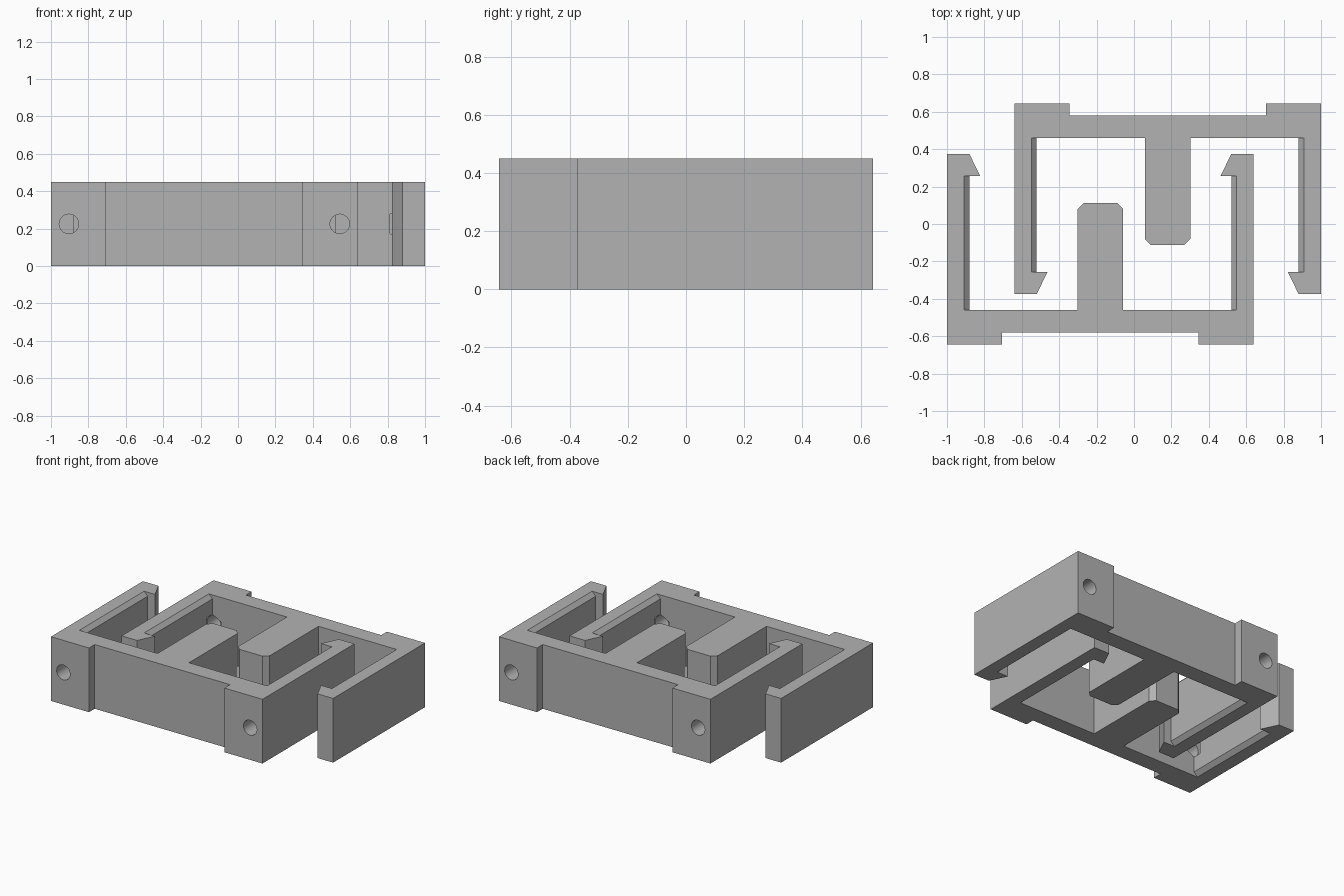
import bpy, bmesh, math
from mathutils import Matrix, Vector

cube = bpy.data.objects.get("Cube")
if cube:
    bpy.data.objects.remove(cube, do_unlink=True)

HEIGHT = 0.45
OFFSET = -0.18          # sideways shift of each clip half
PLATE_Y = -0.46         # inner face of the back plate
ARM_U = 0.70            # inner face of the arms
HOOK_Y = 0.257          # underside of the hook
BOLT_U = 0.724

grey = bpy.data.materials.new("plain grey")
grey.use_nodes = True
grey.diffuse_color = (0.45, 0.45, 0.45, 1)
grey.node_tree.nodes["Principled BSDF"].inputs["Base Color"].default_value = grey.diffuse_color


def prism(name, ring, along):
    """Solid swept from a ring of points along a vector."""
    bm = bmesh.new()
    face = bm.faces.new([bm.verts.new(p) for p in ring])
    out = bmesh.ops.extrude_face_region(bm, geom=[face])
    moved = [g for g in out["geom"] if isinstance(g, bmesh.types.BMVert)]
    bmesh.ops.translate(bm, verts=moved, vec=Vector(along))
    bmesh.ops.recalc_face_normals(bm, faces=bm.faces)
    mesh = bpy.data.meshes.new(name)
    bm.to_mesh(mesh)
    bm.free()
    obj = bpy.data.objects.new(name, mesh)
    bpy.context.collection.objects.link(obj)
    return obj


def round_cutter(name, u, radius, sides, y0, y1, turn=0):
    ring = []
    for i in range(sides):
        a = 2 * math.pi * i / sides + turn
        ring.append((u + radius * math.cos(a), y0, HEIGHT / 2 + radius * math.sin(a)))
    return prism(name, ring, (0, y1 - y0, 0))


def cut(target, cutter):
    mod = target.modifiers.new("cut", "BOOLEAN")
    mod.operation = "DIFFERENCE"
    mod.solver = "EXACT"
    mod.object = cutter
    bpy.context.view_layer.objects.active = target
    bpy.ops.object.modifier_apply(modifier=mod.name)
    bpy.data.objects.remove(cutter, do_unlink=True)


# Outline of one half: tongue, plate, hooked arm, mounting foot
half = [(0.09, 0.112), (0.122, 0.08), (0.122, PLATE_Y), (ARM_U, PLATE_Y),
        (ARM_U, HOOK_Y), (0.643, HOOK_Y), (ARM_U, 0.375), (0.82, 0.375),
        (0.82, -0.643), (0.525, -0.643), (0.525, -0.58)]
outline = half + [(-x, y) for x, y in reversed(half)]
clip = prism("front_clip", [(x, y, 0) for x, y in outline], (0, 0, HEIGHT))

for side in (-1, 1):
    # Bevels along the inner top and bottom edges of the arm
    c, e = 0.028, 0.01
    for z, up in ((0, -1), (HEIGHT, 1)):
        ring = [(side * (ARM_U - e), PLATE_Y, z - up * (c + e)),
                (side * (ARM_U + c + e), PLATE_Y, z + up * e),
                (side * (ARM_U - e), PLATE_Y, z + up * e)]
        cut(clip, prism("bevel_cutter", ring, (0, HOOK_Y - PLATE_Y, 0)))
    # Bolt hole through the foot, and six-sided nut pocket behind it
    cut(clip, round_cutter("hole_cutter", side * BOLT_U, 0.052, 32, -0.7, PLATE_Y + 0.03))
    cut(clip, round_cutter("nut_cutter", side * BOLT_U, 0.104, 6, PLATE_Y - 0.05,
                           PLATE_Y + 0.06, math.pi / 6))

clip.data.materials.clear()
clip.data.materials.append(grey)
clip.data.transform(Matrix.Translation((OFFSET, 0, 0)))

# Matching clip, turned half way round
back = bpy.data.objects.new("back_clip", clip.data.copy())
back.data.transform(Matrix.Rotation(math.pi, 4, "Z"))
bpy.context.collection.objects.link(back)

bpy.ops.object.select_all(action="DESELECT")
for obj in (clip, back):
    obj.select_set(True)
bpy.context.view_layer.objects.active = clip
bpy.ops.object.shade_smooth_by_angle(angle=math.radians(25))
